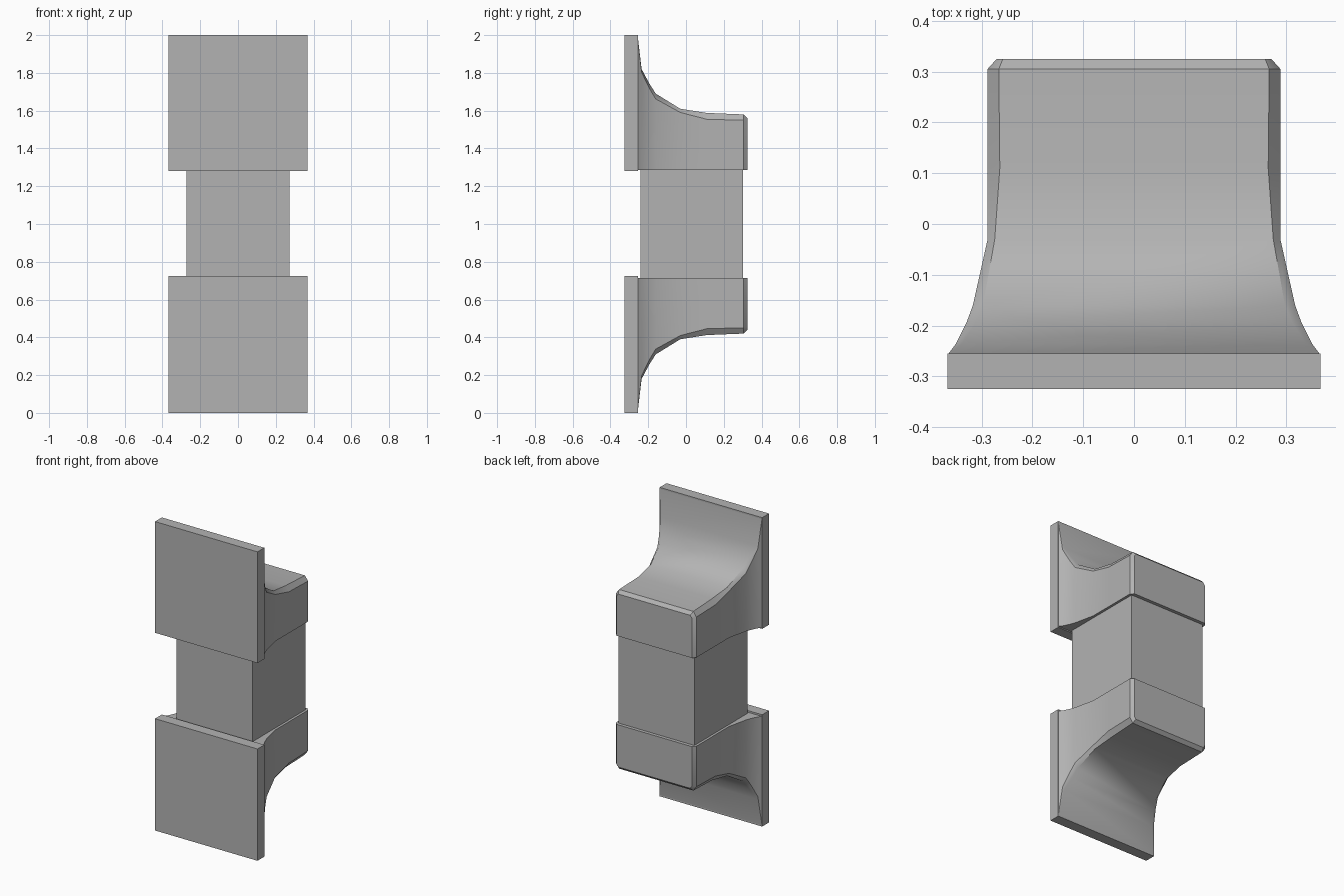
import bpy, bmesh, math

old = bpy.data.objects.get("Cube")
if old:
    bpy.data.objects.remove(old, do_unlink=True)

grey = bpy.data.materials.new("plain grey")
grey.use_nodes = True
colour = (0.45, 0.45, 0.45, 1)
grey.diffuse_color = colour
grey.node_tree.nodes["Principled BSDF"].inputs["Base Color"].default_value = colour


def finish(name, bm, smooth=False):
    bmesh.ops.recalc_face_normals(bm, faces=bm.faces)
    mesh = bpy.data.meshes.new(name)
    bm.to_mesh(mesh)
    bm.free()
    obj = bpy.data.objects.new(name, mesh)
    bpy.context.collection.objects.link(obj)
    mesh.materials.append(grey)
    if smooth:
        bpy.ops.object.select_all(action='DESELECT')
        obj.select_set(True)
        bpy.context.view_layer.objects.active = obj
        bpy.ops.object.shade_smooth_by_angle(angle=math.radians(32))
    return obj


def box(name, half_x, y0, y1, z0, z1):
    bm = bmesh.new()
    bmesh.ops.create_cube(bm, size=1)
    for v in bm.verts:
        v.co = (v.co.x * 2 * half_x,
                (y0 + y1) / 2 + v.co.y * (y1 - y0),
                (z0 + z1) / 2 + v.co.z * (z1 - z0))
    return finish(name, bm)


# Socket sections from plate to rear: y, half width, outer height, edge chamfer
SECTIONS = [
    (-0.255, 0.365, 1.99, 0.002),
    (-0.235, 0.35, 1.82, 0.012),
    (-0.195, 0.33, 1.745, 0.018),
    (-0.16, 0.317, 1.69, 0.02),
    (-0.03, 0.288, 1.61, 0.014),
    (0.11, 0.288, 1.588, 0.024),
    (0.305, 0.288, 1.58, 0.022),
    (0.325, 0.27, 1.56, 0.012),
]


def socket(name, flip):
    bm = bmesh.new()
    rings = []
    for y, w, top, c in SECTIONS:
        outline = [(-w, 1.287), (-w, top - c * 1.4), (c - w, top),
                   (w - c, top), (w, top - c * 1.4), (w, 1.287)]
        rings.append([bm.verts.new((x, y, 2 - z if flip else z)) for x, z in outline])
    for a, b in zip(rings, rings[1:]):
        for i in range(len(a)):
            j = (i + 1) % len(a)
            bm.faces.new((a[i], a[j], b[j], b[i]))
    bm.faces.new(rings[0])
    bm.faces.new(rings[-1])
    return finish(name, bm, smooth=True)


# Square bar joining the two sockets
box("centre_bar", 0.272, -0.24, 0.303, 0.70, 1.30)

# Mounting plates and flared sockets at both ends
box("upper_plate", 0.367, -0.325, -0.255, 1.28, 2.0)
box("lower_plate", 0.367, -0.325, -0.255, 0.0, 0.724)
socket("upper_socket", False)
socket("lower_socket", True)
